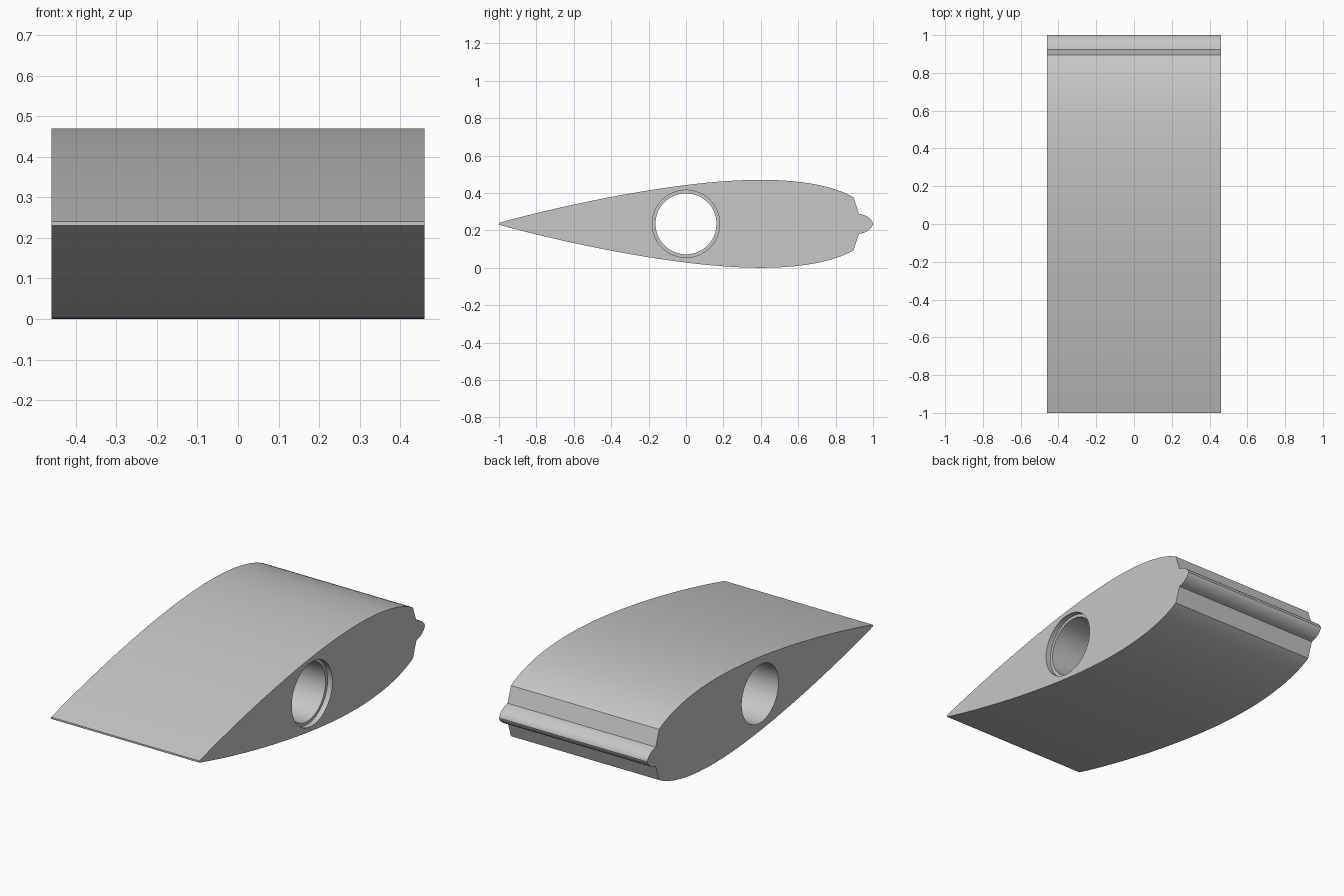
import bpy, bmesh, math
from mathutils import Matrix

if "Cube" in bpy.data.objects:
    bpy.data.objects.remove(bpy.data.objects["Cube"], do_unlink=True)

HALF_SPAN = 0.46
THICKNESS = 0.235      # section thickness as a fraction of chord
MID_Z = 0.235
SHOULDER = 0.0525      # chord fraction where the nose step begins

grey = bpy.data.materials.new("light grey")
grey.use_nodes = True
colour = (0.57, 0.57, 0.57, 1)
grey.diffuse_color = colour
grey.node_tree.nodes["Principled BSDF"].inputs["Base Color"].default_value = colour


def make_object(name, bm):
    bmesh.ops.recalc_face_normals(bm, faces=bm.faces)
    mesh = bpy.data.meshes.new(name)
    bm.to_mesh(mesh)
    bm.free()
    mesh.materials.append(grey)
    obj = bpy.data.objects.new(name, mesh)
    bpy.context.collection.objects.link(obj)
    return obj


def half_thickness(c):
    """Symmetric aerofoil thickness at chord fraction c."""
    return 10 * THICKNESS * (0.2969 * math.sqrt(c) - 0.126 * c - 0.3516 * c**2
                             + 0.2843 * c**3 - 0.1015 * c**4)


def cylinder(name, radius, x0, x1):
    bm = bmesh.new()
    place = (Matrix.Translation(((x0 + x1) / 2, 0, MID_Z))
             @ Matrix.Rotation(math.pi / 2, 4, 'Y'))
    bmesh.ops.create_cone(bm, cap_ends=True, segments=96, radius1=radius,
                          radius2=radius, depth=x1 - x0, matrix=place)
    return make_object(name, bm)


# Upper outline from trailing edge to shoulder, then the stepped rounded nose
steps = 60
upper = []
for i in range(steps + 1):
    c = SHOULDER + (1 - SHOULDER) * (1 + math.cos(math.pi * i / steps)) / 2
    upper.append((1 - 2 * c, half_thickness(c)))
upper += [(0.925, 0.054), (0.94, 0.051), (0.955, 0.046), (0.968, 0.039),
          (0.98, 0.03), (0.99, 0.02), (0.997, 0.01)]
outline = upper + [(1, 0)] + [(y, -h) for y, h in reversed(upper)]

# Wing body: outline swept across the span
bm = bmesh.new()
cap = bm.faces.new([bm.verts.new((-HALF_SPAN, y, MID_Z + h)) for y, h in outline])
swept = bmesh.ops.extrude_face_region(bm, geom=[cap], use_keep_orig=True)
bmesh.ops.translate(bm, vec=(2 * HALF_SPAN, 0, 0),
                    verts=[v for v in swept["geom"] if isinstance(v, bmesh.types.BMVert)])
body = make_object("wing_section", bm)

# Through bore, with a shallow counterbore on the +x end
cutters = [cylinder("bore_cutter", 0.163, -0.6, 0.6),
           cylinder("counterbore_cutter", 0.18, HALF_SPAN - 0.03, 0.6)]
bpy.context.view_layer.objects.active = body
for cutter in cutters:
    cutter.hide_render = True
    cut = body.modifiers.new(cutter.name, 'BOOLEAN')
    cut.operation = 'DIFFERENCE'
    cut.solver = 'EXACT'
    cut.object = cutter
    bpy.ops.object.modifier_apply(modifier=cut.name)
for cutter in cutters:
    bpy.data.objects.remove(cutter, do_unlink=True)

# Smooth skin with crisp corners
bpy.ops.object.select_all(action='DESELECT')
body.select_set(True)
bpy.ops.object.shade_smooth_by_angle(angle=math.radians(25))
